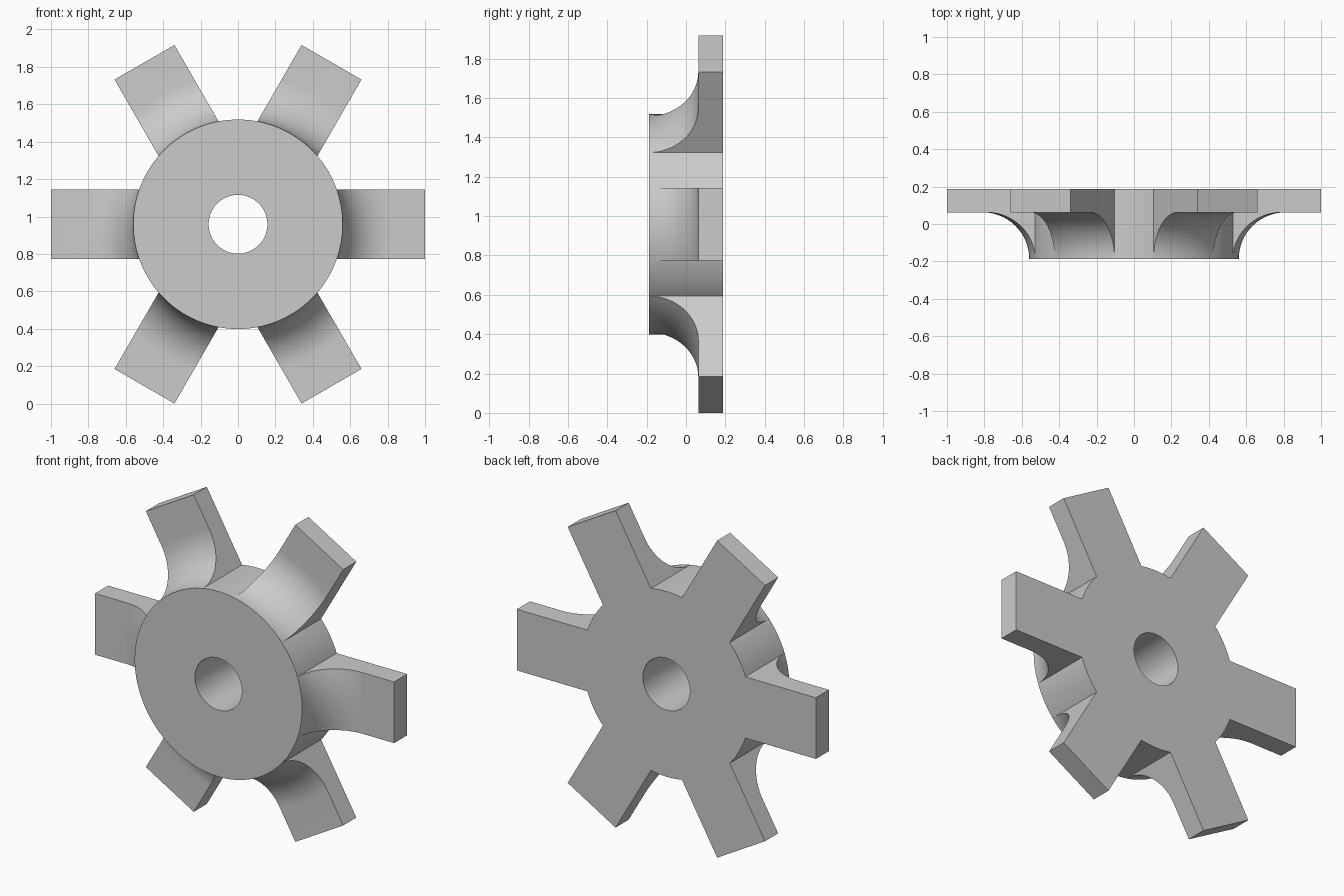
import bpy, bmesh, math
from mathutils import Matrix

if "Cube" in bpy.data.objects:
    bpy.data.objects.remove(bpy.data.objects["Cube"], do_unlink=True)

HUB_R, HOLE_R, TIP = 0.56, 0.157, 1.0
HALF_DEPTH, HALF_WIDTH, FILLET, ARMS = 0.1875, 0.185, 0.25, 6
CENTRE_Z = TIP * math.sin(math.pi / 3) + HALF_WIDTH / 2

grey = bpy.data.materials.new("plain_grey")
grey.use_nodes = True
colour = (0.6, 0.6, 0.6, 1)
grey.diffuse_color = colour
grey.node_tree.nodes["Principled BSDF"].inputs["Base Color"].default_value = colour


def skin(bm, loops, closed):
    """Join matching closed vertex loops with quads, capping open ends."""
    n = len(loops[0])
    for i in range(len(loops) if closed else len(loops) - 1):
        a, b = loops[i], loops[(i + 1) % len(loops)]
        for j in range(n):
            k = (j + 1) % n
            bm.faces.new((a[j], a[k], b[k], b[j]))
    if not closed:
        bm.faces.new(loops[0])
        bm.faces.new(loops[-1])
    bmesh.ops.recalc_face_normals(bm, faces=bm.faces)


def finish(name, bm, angle=0.0):
    bm.transform(Matrix.Translation((0, 0, CENTRE_Z)) @ Matrix.Rotation(angle, 4, 'Y'))
    mesh = bpy.data.meshes.new(name)
    bm.to_mesh(mesh)
    bm.free()
    mesh.materials.append(grey)
    obj = bpy.data.objects.new(name, mesh)
    bpy.context.collection.objects.link(obj)
    bpy.ops.object.select_all(action='DESELECT')
    obj.select_set(True)
    bpy.context.view_layer.objects.active = obj
    bpy.ops.object.shade_smooth_by_angle(angle=math.radians(30))


# Hub: a thick disc with a round bore
bm = bmesh.new()
section = [(r, s * HALF_DEPTH) for r, s in
           ((HOLE_R, -1), (HUB_R, -1), (HUB_R, 1), (HOLE_R, 1))]
SEGMENTS = 192
rings = []
for i in range(SEGMENTS):
    a = math.tau * i / SEGMENTS
    rings.append([bm.verts.new((r * math.cos(a), y, r * math.sin(a))) for r, y in section])
skin(bm, rings, closed=True)
finish("hub", bm)

# Arms: flat blades flaring into the hub through a fillet concentric with it
STEPS, COLUMNS = 20, 16
for n in range(ARMS):
    bm = bmesh.new()
    columns = []
    for c in range(COLUMNS + 1):
        w = HALF_WIDTH * (2 * c / COLUMNS - 1)
        profile = []
        for s in range(STEPS + 1):
            t = math.pi / 2 * s / STEPS
            r = HUB_R + FILLET * (1 - math.cos(t))
            profile.append((math.sqrt(r * r - w * w), FILLET * math.sin(t) - HALF_DEPTH))
        root = math.sqrt((HUB_R - 0.004) ** 2 - w * w)
        profile += [(TIP, FILLET - HALF_DEPTH), (TIP, HALF_DEPTH), (root, HALF_DEPTH)]
        columns.append([bm.verts.new((u, y, w)) for u, y in profile])
    skin(bm, columns, closed=False)
    finish(f"arm_{n + 1}", bm, math.tau * n / ARMS)
